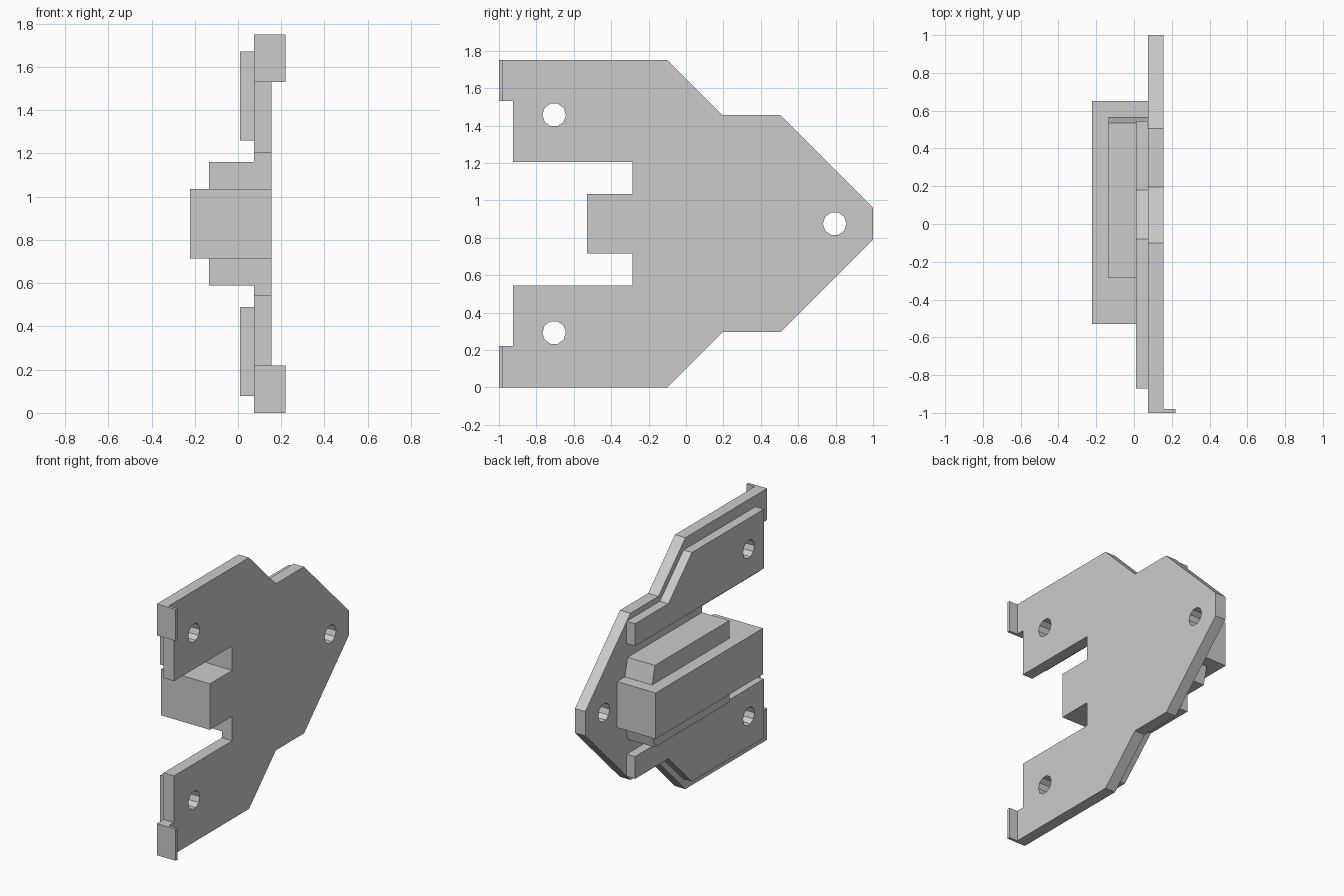
import bpy, bmesh
from math import cos, sin, pi
from mathutils import Matrix

if "Cube" in bpy.data.objects:
    bpy.data.objects.remove(bpy.data.objects["Cube"])

MID = 0.875  # height of the mirror plane
# local profile axes (a, b, c) become world (y, z, x)
TO_WORLD = Matrix(((0, 0, 1, 0), (1, 0, 0, 0), (0, 1, 0, 0), (0, 0, 0, 1)))


def flip(points):
    """Mirror a y/z profile about the mid height."""
    return [(y, 2 * MID - z) for y, z in reversed(points)]


def hole(y, z, r=0.063, n=10):
    return [(y + r * cos(2 * pi * i / n), z + r * sin(2 * pi * i / n)) for i in range(n)]


def slab(name, outline, x0, x1, holes=()):
    """Extrude a y/z outline (with holes) from x0 to x1."""
    curve = bpy.data.curves.new(name, 'CURVE')
    curve.dimensions = '2D'
    curve.fill_mode = 'BOTH'
    curve.extrude = (x1 - x0) / 2
    for loop in [outline, *holes]:
        s = curve.splines.new('POLY')
        s.points.add(len(loop) - 1)
        for p, (y, z) in zip(s.points, loop):
            p.co = (y, z, 0, 1)
        s.use_cyclic_u = True
    tmp = bpy.data.objects.new(name + "_curve", curve)
    bpy.context.collection.objects.link(tmp)
    bpy.context.view_layer.update()
    mesh = bpy.data.meshes.new_from_object(
        tmp.evaluated_get(bpy.context.evaluated_depsgraph_get()))
    bpy.data.objects.remove(tmp)
    bm = bmesh.new()
    bm.from_mesh(mesh)
    bm.transform(Matrix.Translation(((x0 + x1) / 2, 0, 0)) @ TO_WORLD)
    bmesh.ops.remove_doubles(bm, verts=bm.verts, dist=1e-4)
    bmesh.ops.recalc_face_normals(bm, faces=bm.faces)
    for f in bm.faces:
        f.smooth = False
    bm.to_mesh(mesh)
    bm.free()
    mesh.name = name
    obj = bpy.data.objects.new(name, mesh)
    bpy.context.collection.objects.link(obj)
    return obj


def rect(y0, y1, z0, z1):
    return [(y0, z0), (y1, z0), (y1, z1), (y0, z1)]


# main plate: lower half of the outline, mirrored upward
lower = [(-0.53, 0.715), (-0.285, 0.715), (-0.285, 0.545), (-0.925, 0.545),
         (-0.925, 0.22), (-1, 0.22), (-1, 0), (-0.1, 0), (0.195, 0.295),
         (0.505, 0.295), (1, 0.79)]
slab("main_plate", lower + flip(lower), 0.075, 0.155,
     [hole(-0.705, 0.293), hole(-0.705, 1.457), hole(0.795, MID)])

# backing plates, one low and one high
backing = [(-0.87, 0.078), (-0.08, 0.078), (0.18, 0.335), (0.545, 0.335),
           (0.545, 0.49), (-0.87, 0.49)]
slab("lower_backing", backing, 0.01, 0.075, [hole(-0.705, 0.293)])
slab("upper_backing", flip(backing), 0.01, 0.075, [hole(-0.705, 1.457)])

# end lips
slab("lower_lip", rect(-1, -0.98, 0, 0.22), 0.155, 0.22)
slab("upper_lip", rect(-1, -0.98, 1.53, 1.75), 0.155, 0.22)

# central block, with a tapered rib above and below
slab("centre_block", rect(-0.53, 0.65, 0.715, 1.035), -0.222, 0.075)
rib = [(-0.285, 0.59), (0.535, 0.59), (0.565, 0.715), (-0.285, 0.715)]
slab("lower_rib", rib, -0.135, 0.075)
slab("upper_rib", flip(rib), -0.135, 0.075)
